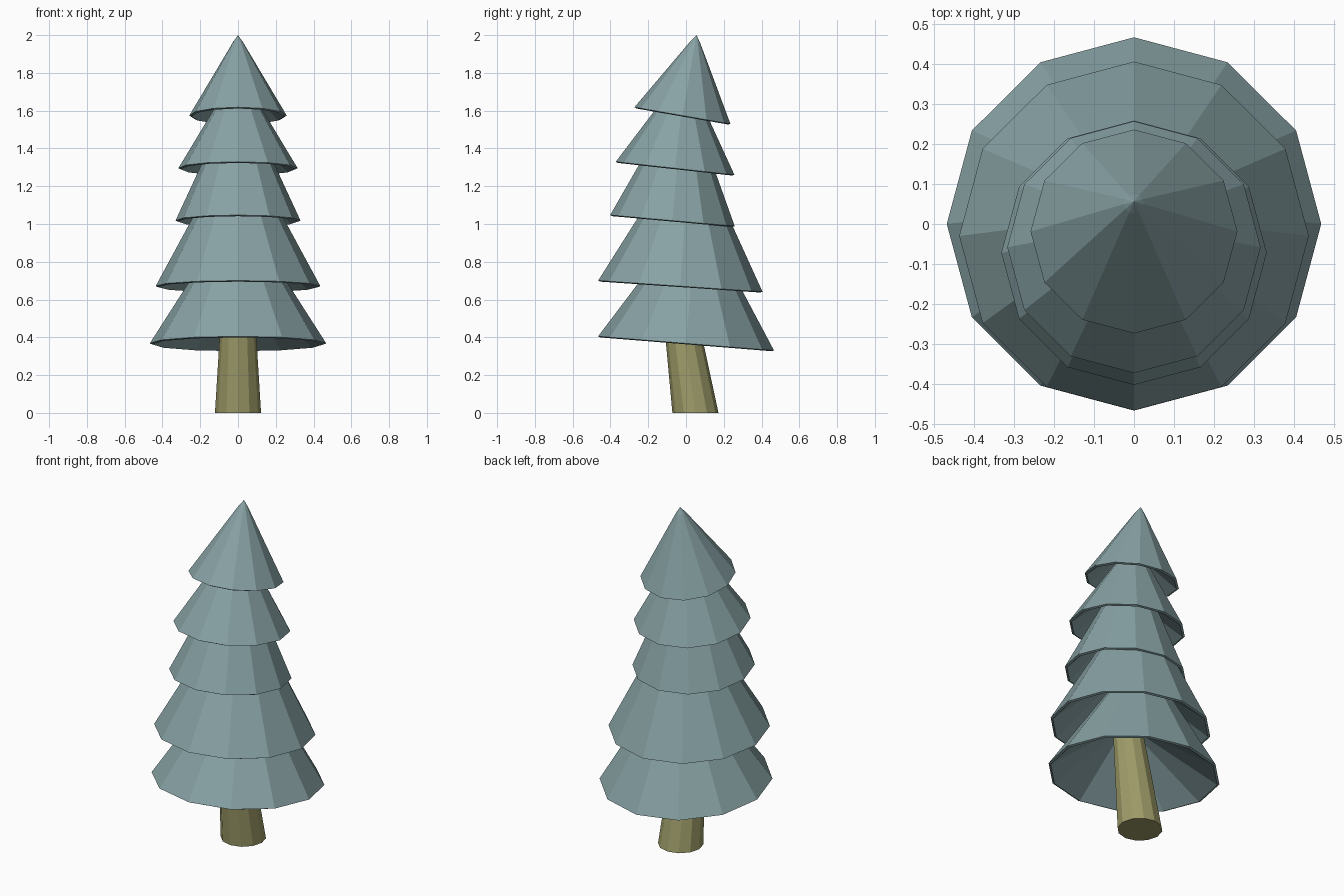
import bpy, bmesh, math
from mathutils import Matrix, Vector

if "Cube" in bpy.data.objects:
    bpy.data.objects.remove(bpy.data.objects["Cube"])

SIDES = 12


def material(name, rgb):
    m = bpy.data.materials.new(name)
    m.diffuse_color = (*rgb, 1)
    m.use_nodes = True
    m.node_tree.nodes["Principled BSDF"].inputs["Base Color"].default_value = m.diffuse_color
    return m


needles = material("blue green needles", (0.245, 0.36, 0.372))
bark = material("olive bark", (0.34, 0.33, 0.14))


def lathe(name, profile, mat, matrix):
    """Join (radius, height, y shift) rings of flat 12-sided rounds; radius 0 is a point."""
    bm = bmesh.new()
    rings = []
    for r, z, shift in profile:
        n = SIDES if r > 0 else 1
        rings.append([bm.verts.new((r * math.cos(2 * math.pi * i / SIDES),
                                    r * math.sin(2 * math.pi * i / SIDES) + shift, z))
                      for i in range(n)])
    for a, b in zip(rings, rings[1:]):
        for i in range(SIDES):
            j = (i + 1) % SIDES
            loop = [a[i % len(a)], a[j % len(a)], b[j % len(b)], b[i % len(b)]]
            bm.faces.new(list(dict.fromkeys(loop)))
    bmesh.ops.transform(bm, matrix=matrix, verts=bm.verts)
    bmesh.ops.recalc_face_normals(bm, faces=bm.faces)
    me = bpy.data.meshes.new(name)
    bm.to_mesh(me)
    bm.free()
    me.materials.append(mat)
    ob = bpy.data.objects.new(name, me)
    bpy.context.collection.objects.link(ob)
    return ob


# Leaning trunk, its foot flat on the ground
lathe("trunk", [(0, 0, 0.05), (0.122, 0, 0.05), (0.082, 0.65, -0.05), (0, 0.65, -0.05)],
      bark, Matrix.Identity(4))

# Branch tiers with a hollow underside whose peak follows the trunk's lean:
# rim centre y, z, rim radius, height to the apex, tilt in degrees
tiers = [
    (0.000, 0.366, 0.467, 0.735, 4.6),
    (-0.030, 0.669, 0.436, 0.81, 3.9),
    (-0.072, 1.016, 0.331, 0.72, 5.1),
    (-0.058, 1.293, 0.316, 0.53, 6.3),
    (-0.019, 1.572, 0.258, 0.442, 9.9),
]
for k, (y, z, r, h, tilt) in enumerate(tiers):
    last = k == len(tiers) - 1
    cut = 0.025 if last else 0.15 * r           # radius where the cone is blunted
    shoulder = h * (1 - cut / r)
    tip = h - 0.008 if last else shoulder
    profile = [(0, tip, 0), (cut, shoulder, 0), (r, 0.002, 0), (r - 0.012, -0.003, 0),
               (0, 0.45 * h, -0.2 * r)]
    place = Matrix.Translation((0, y, z)) @ Matrix.Rotation(math.radians(-tilt), 4, 'X')
    lathe(f"branch_tier_{k + 1}", profile, needles, place)
